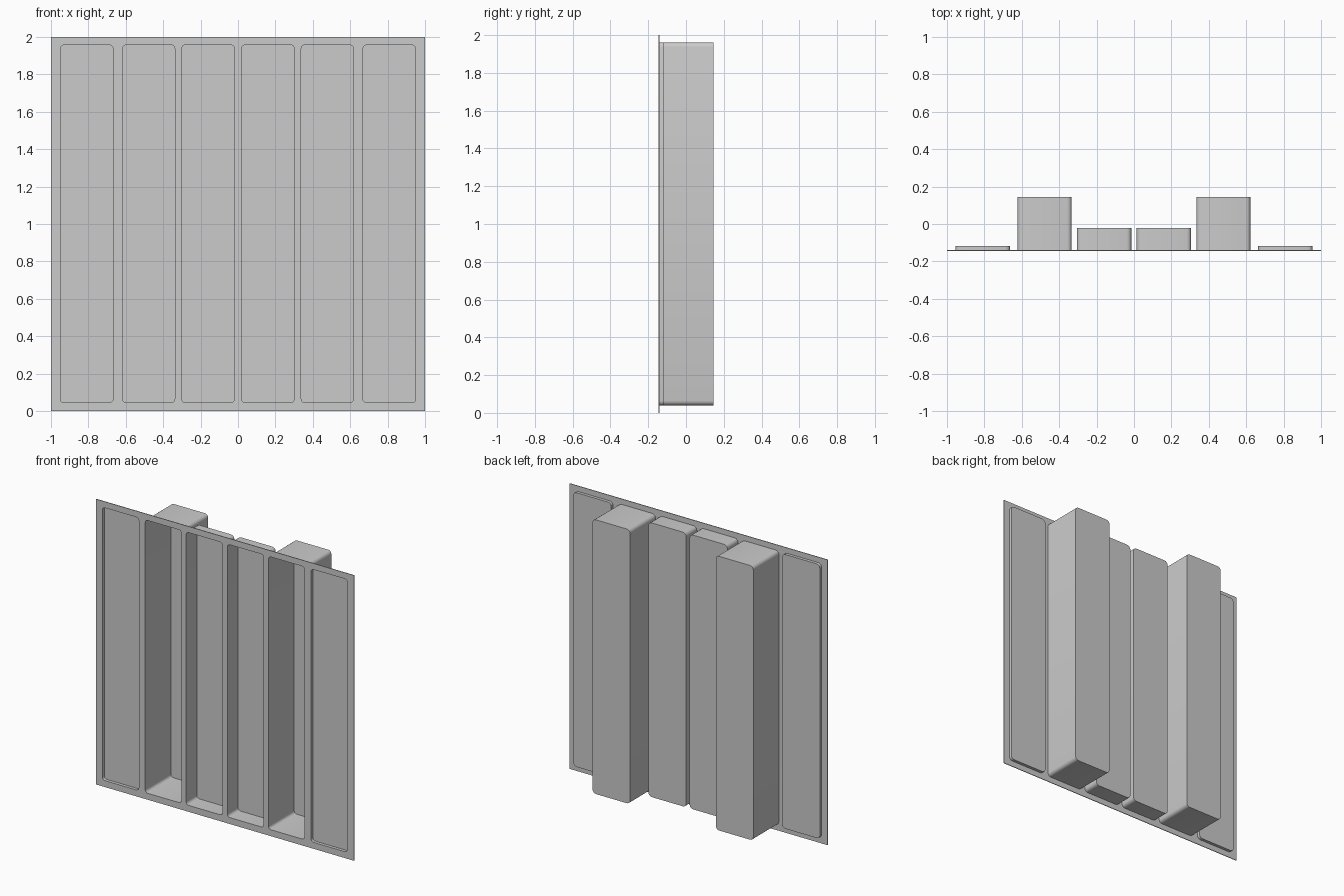
import bpy, bmesh, math

if "Cube" in bpy.data.objects:
    bpy.data.objects.remove(bpy.data.objects["Cube"])

FRONT, BACK = -0.145, 0.145     # y extent of the whole panel
T = 0.005                       # sheet thickness
Z0, Z1, R = 0.045, 1.957, 0.02  # well opening height range, corner radius
WELLS = [(0.019, 0.301, -0.021), (0.338, 0.618, BACK), (0.668, 0.95, -0.118)]


def rounded_rect(x0, x1, z0, z1, r, n=4):
    pts = []
    corners = [(x1 - r, z1 - r), (x0 + r, z1 - r), (x0 + r, z0 + r), (x1 - r, z0 + r)]
    for i, (cx, cz) in enumerate(corners):
        for k in range(n + 1):
            a = math.pi / 2 * (i + k / n)
            pts.append((cx + r * math.cos(a), cz + r * math.sin(a)))
    return pts


def ring(bm, pts, y):
    vs = [bm.verts.new((x, y, z)) for x, z in pts]
    es = [bm.edges.new((vs[i], vs[(i + 1) % len(vs)])) for i in range(len(vs))]
    return vs, es


bm = bmesh.new()
# Front plate outline and well openings
edges = ring(bm, [(-1, 0), (1, 0), (1, 2), (-1, 2)], FRONT)[1]
openings = []
for a, b, depth in WELLS:
    for x0, x1 in ((a, b), (-b, -a)):
        pts = rounded_rect(x0, x1, Z0, Z1, R)
        vs, es = ring(bm, pts, FRONT)
        edges += es
        openings.append((pts, vs, depth - T))
bmesh.ops.triangle_fill(bm, edges=edges, use_beauty=True, normal=(0, -1, 0))

# Well walls and floors
for pts, vs, y in openings:
    low, _ = ring(bm, pts, y)
    n = len(vs)
    for i in range(n):
        j = (i + 1) % n
        bm.faces.new((vs[i], vs[j], low[j], low[i]))
    bm.faces.new(low)

# Make every face point out of the open front side
bmesh.ops.recalc_face_normals(bm, faces=bm.faces)
bm.faces.ensure_lookup_table()
if bm.faces[0].normal.y > 0:
    bmesh.ops.reverse_faces(bm, faces=bm.faces)

mesh = bpy.data.meshes.new("diffuser_panel")
bm.to_mesh(mesh)
bm.free()
panel = bpy.data.objects.new("diffuser_panel", mesh)
bpy.context.collection.objects.link(panel)

# Sheet thickness behind the front face
shell = panel.modifiers.new("sheet_thickness", 'SOLIDIFY')
shell.thickness = T
shell.offset = -1
shell.use_even_offset = True

bpy.context.view_layer.objects.active = panel
panel.select_set(True)
bpy.ops.object.modifier_apply(modifier=shell.name)
bpy.ops.object.shade_smooth_by_angle(angle=math.radians(35))
